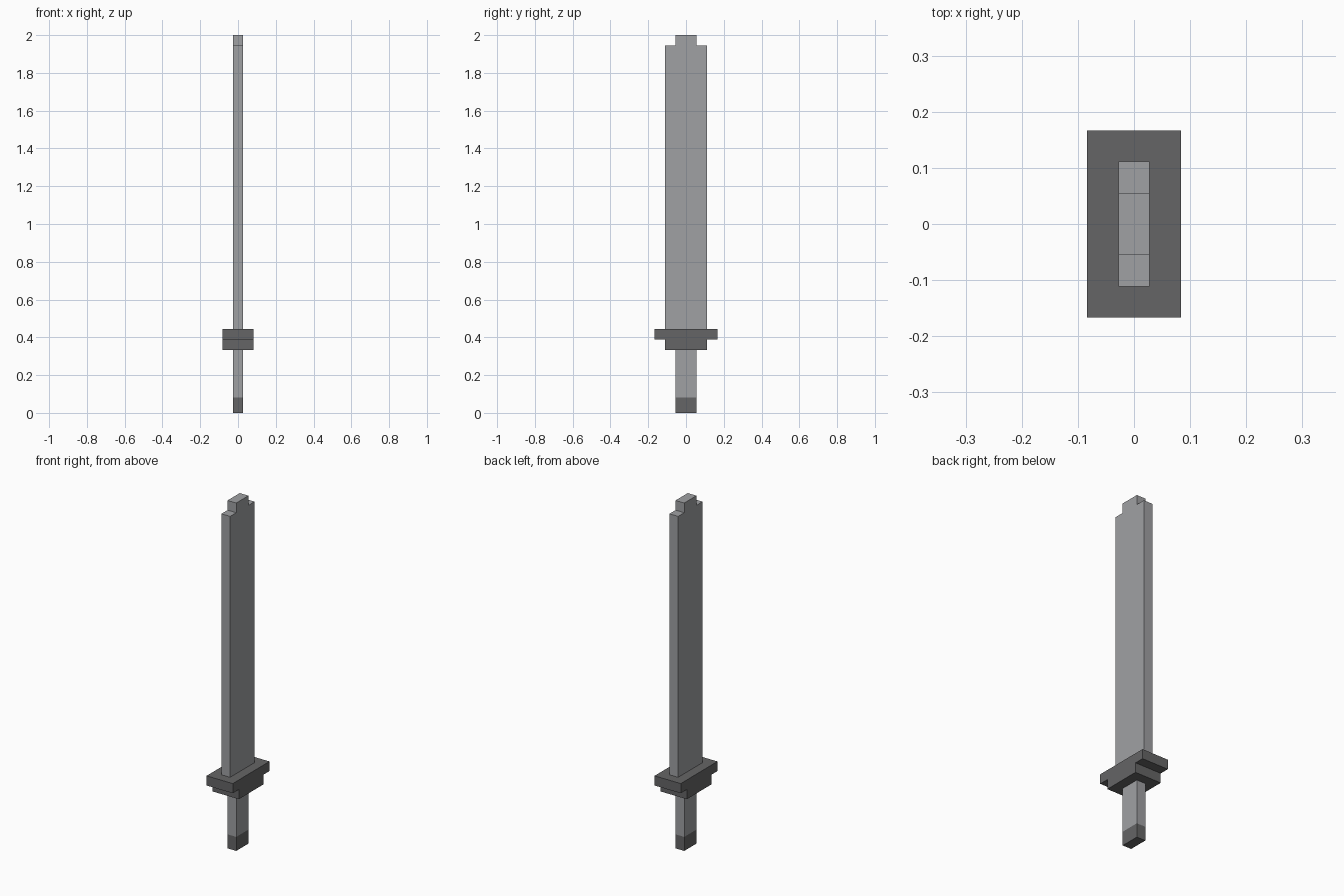
import bpy

cube = bpy.data.objects.get("Cube")
if cube:
    bpy.data.objects.remove(cube, do_unlink=True)

U = 2 / 36  # one block unit


def material(name, rgb):
    mat = bpy.data.materials.new(name)
    mat.use_nodes = True
    mat.diffuse_color = (*rgb, 1)
    mat.node_tree.nodes["Principled BSDF"].inputs["Base Color"].default_value = (*rgb, 1)
    return mat


steel = material("light steel grey", (0.35, 0.355, 0.37))
iron = material("dark iron grey", (0.13, 0.13, 0.133))


def extruded_profile(name, half_outline, half_width, mat):
    """Mirror a (y, z) half outline, listed bottom to top, and extrude it along x."""
    outline = half_outline + [(-y, z) for y, z in reversed(half_outline)]
    n = len(outline)
    verts = [(x * U, y * U, z * U) for x in (-half_width, half_width) for y, z in outline]
    faces = [tuple(reversed(range(n))), tuple(range(n, 2 * n))]
    faces += [(i, (i + 1) % n, (i + 1) % n + n, i + n) for i in range(n)]
    mesh = bpy.data.meshes.new(name)
    mesh.from_pydata(verts, [], faces)
    mesh.materials.append(mat)
    mesh.update()
    obj = bpy.data.objects.new(name, mesh)
    bpy.context.collection.objects.link(obj)
    return obj


# Blade with a stepped tip
extruded_profile("blade", [(2, 8), (2, 35), (1, 35), (1, 36)], 0.5, steel)
# Guard with a narrower collar below it
extruded_profile("guard", [(2, 6), (2, 7), (3, 7), (3, 8)], 1.5, iron)
# Grip and its dark end
extruded_profile("grip", [(1, 1.45), (1, 6)], 0.5, steel)
extruded_profile("pommel", [(1, 0), (1, 1.45)], 0.5, iron)
